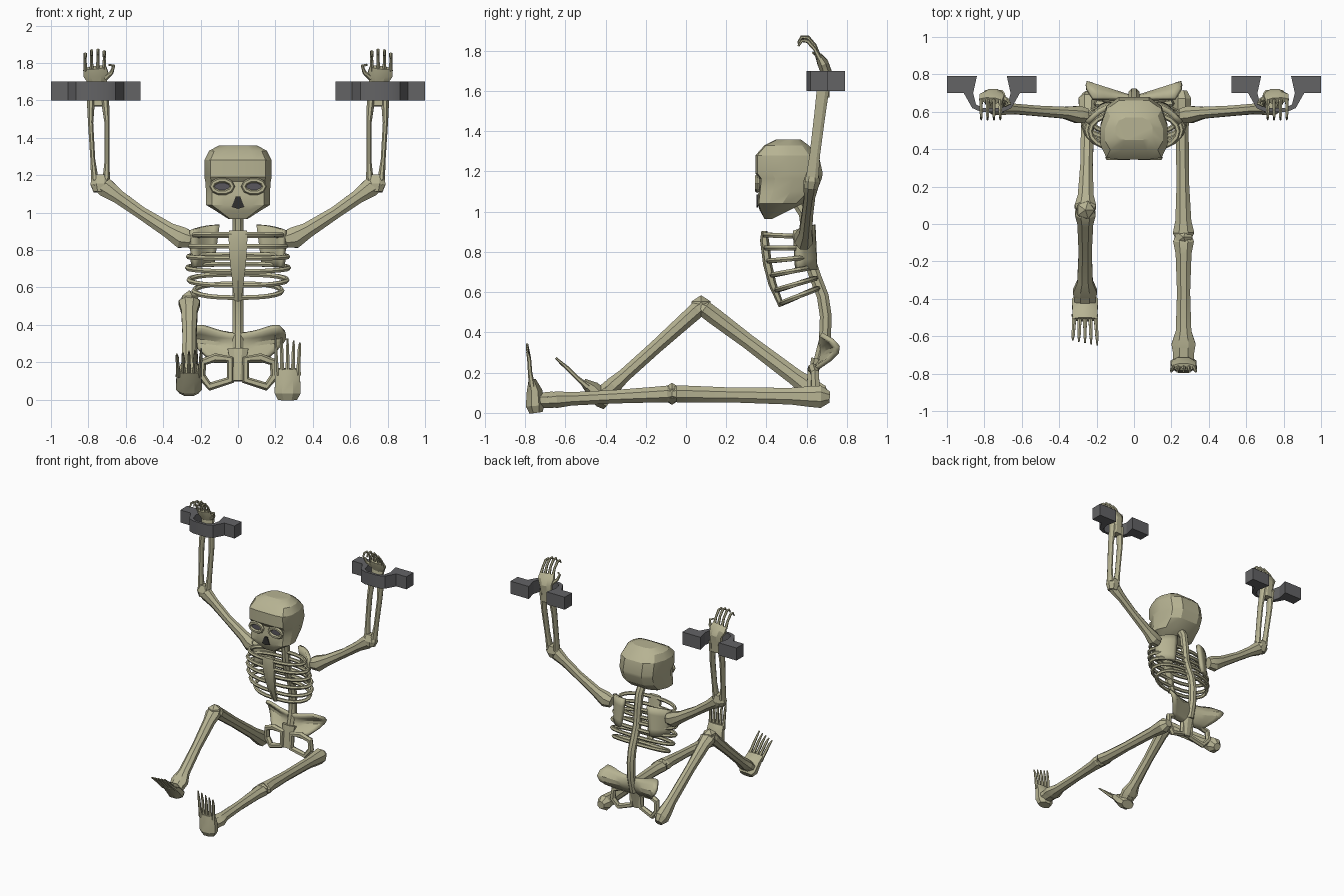
import bpy, bmesh, math
from mathutils import Vector, Matrix

if "Cube" in bpy.data.objects:
    bpy.data.objects.remove(bpy.data.objects["Cube"])


def material(name, rgb):
    m = bpy.data.materials.new(name)
    m.use_nodes = True
    col = (*rgb, 1)
    m.diffuse_color = col
    m.node_tree.nodes["Principled BSDF"].inputs["Base Color"].default_value = col
    return m


BONE = material("bone", (0.47, 0.45, 0.29))
IRON = material("iron", (0.125, 0.125, 0.13))
SOCKET = material("socket_grey", (0.10, 0.095, 0.11))
NOSE = material("nose_shadow", (0.03, 0.03, 0.028))
X, Y = Vector((1, 0, 0)), Vector((0, 1, 0))


def finish(name, bm, mat=BONE):
    bmesh.ops.recalc_face_normals(bm, faces=bm.faces)
    me = bpy.data.meshes.new(name)
    bm.to_mesh(me)
    bm.free()
    me.materials.append(mat)
    ob = bpy.data.objects.new(name, me)
    bpy.context.collection.objects.link(ob)
    return ob


def loft(name, rings, closed=False, mat=BONE):
    """Skin a list of equal-length point rings."""
    bm = bmesh.new()
    vs = [[bm.verts.new(p) for p in r] for r in rings]
    n, k = len(vs[0]), len(vs)
    for i in range(k if closed else k - 1):
        a, b = vs[i], vs[(i + 1) % k]
        for j in range(n):
            bm.faces.new((a[j], a[(j + 1) % n], b[(j + 1) % n], b[j]))
    if not closed:
        bm.faces.new(vs[0])
        bm.faces.new(vs[-1])
    return finish(name, bm, mat)


def tube(name, pts, radii, ref=X, sides=8, closed=False, xf=Matrix()):
    """Bone along a path; each radius is a number or (along ref, across)."""
    pts = [Vector(p) for p in pts]
    k, rings = len(pts), []
    if not isinstance(radii, list):
        radii = [radii] * k
    for i, p in enumerate(pts):
        nxt = pts[(i + 1) % k] if closed else pts[min(i + 1, k - 1)]
        prv = pts[i - 1] if closed else pts[max(i - 1, 0)]
        t = (nxt - prv).normalized()
        u = (ref - t * ref.dot(t)).normalized()
        w = t.cross(u)
        r = radii[i]
        rx, ry = r if isinstance(r, tuple) else (r, r)
        angs = [2 * math.pi * (j + 0.5) / sides for j in range(sides)]
        rings.append([xf @ (p + u * rx * math.cos(a) + w * ry * math.sin(a)) for a in angs])
    return loft(name, rings, closed)


def sheet(name, fn, nu, nv, thick):
    """Thin curved plate from a function of u and v."""
    bm = bmesh.new()
    g = [[bm.verts.new(fn(i / nu, j / nv)) for j in range(nv + 1)] for i in range(nu + 1)]
    for i in range(nu):
        for j in range(nv):
            bm.faces.new((g[i][j], g[i + 1][j], g[i + 1][j + 1], g[i][j + 1]))
    ob = finish(name, bm)
    mod = ob.modifiers.new("thickness", "SOLIDIFY")
    mod.thickness, mod.offset = thick, 0
    return ob


def prism(name, outline, lift, mat):
    """Extrude a flat outline by the lift vector."""
    bm = bmesh.new()
    f = bm.faces.new([bm.verts.new(p) for p in outline])
    ext = bmesh.ops.extrude_face_region(bm, geom=[f])["geom"]
    bmesh.ops.translate(bm, verts=[v for v in ext if isinstance(v, bmesh.types.BMVert)], vec=lift)
    return finish(name, bm, mat)


# Skull: stacked sections of (z, front, back, half width)
sections = [(.965, .39, .43, .05), (1.01, .365, .52, .12), (1.04, .355, .58, .17),
            (1.10, .36, .65, .17), (1.165, .365, .675, .175), (1.19, .345, .68, .18),
            (1.28, .345, .66, .18), (1.33, .39, .61, .155), (1.36, .45, .57, .10)]
half = [(.45, 0), (.82, .03), (1, .25), (1, .55), (.82, .85), (.45, 1)]
plan = half + [(-a, b) for a, b in reversed(half)]
loft("skull", [[(a * w, f + b * (k - f), z) for a, b in plan] for z, f, k, w in sections])

# Eye sockets, cheek rims and nose opening
for s, side in ((1, "left"), (-1, "right")):
    oval = []
    for i in range(10):
        a = math.tau * i / 10
        oval.append((s * .085 + .055 * math.cos(a), .354, 1.14 + .034 * math.sin(a)))
    prism(side + "_eye_socket", oval, (0, .009, 0), SOCKET)
    tube(side + "_eye_rim", oval, .014, Y, 6, True)
prism("nose_opening", [(-.034, .35, 1.03), (0, .35, 1.02), (.034, .35, 1.03), (.012, .35, 1.085),
                       (-.012, .35, 1.085)], (0, .009, 0), NOSE)

# Spine and breastbone
tube("spine", [(0, .54, 1.07), (0, .59, .99), (0, .605, .88), (0, .615, .76), (0, .645, .67),
               (0, .68, .58), (0, .695, .48), (0, .69, .36), (0, .66, .24)], .032)
tube("breastbone", [(0, .39, .905), (0, .39, .86), (0, .405, .74), (0, .43, .64), (0, .475, .53)],
     [(.055, .015), (.058, .022), (.05, .022), (.036, .02), (.02, .014)], sides=6)

# Ribs: (front height, rise to back, half width)
ribs = [(.885, -.01, .235), (.82, 0, .255), (.755, .02, .265), (.685, .04, .27),
        (.61, .06, .262), (.545, .075, .235)]
for n, (zf, rise, w) in enumerate(ribs):
    front = .39 + .085 * (n / 5) ** 1.6
    back = .60 + .055 * n / 5
    for s, side in ((1, "left"), (-1, "right")):
        path = []
        for i in range(11):
            a = math.pi * i / 10
            bend = .5 + .5 * math.cos(a)
            path.append((s * w * math.sin(a) ** .8 if 0 < i < 10 else 0,
                         front + (back - front) * bend, zf + rise * bend))
        tube(f"{side}_rib_{n + 1}", path, .014, Vector((0, 0, 1)), 6)


# Pelvis bowl with flared wings
def bowl(a, v):
    u = 2 * a - 1
    e = abs(u)
    return (u * (.13 + .13 * math.sin(math.pi * min(v, .8) / 1.6) - .04 * max(0, v - .8) * 5 * e),
            .625 + .045 * v + .085 * e * math.sin(math.pi * v ** 1.3) + .02 * math.sin(math.pi * v),
            .205 + .15 * v + .035 * v * min(1, e * 1.3) ** 2)


sheet("pelvis_bowl", bowl, 12, 6, .024)
tube("tailbone", [(0, .65, .27), (0, .635, .2), (0, .62, .1)], [(.06, .03), (.045, .025), (.035, .02)])


def arm(s, side):
    # Shoulder blade
    sheet(side + "_shoulder_blade", lambda u, v: (
        s * (.10 + .03 * (1 - v) + (.11 + .04 * v) * u), .64 - .09 * u * u - .01 * v,
        .71 + .225 * v - .03 * v * u * u), 5, 4, .028)
    # Upper arm
    tube(side + "_upper_arm", [(s * .25, .58, .855), (s * .30, .585, .865), (s * .37, .595, .905),
                               (s * .52, .605, 1.0), (s * .64, .615, 1.085), (s * .71, .62, 1.135),
                               (s * .765, .625, 1.16)],
         [(.04, .045), (.05, .062), (.034, .045), (.03, .036), (.03, .04), (.04, .055), (.035, .03)], Y)
    # Paired forearm bones
    tube(side + "_elbow", [(s * .735, .62, 1.11), (s * .735, .625, 1.15), (s * .735, .63, 1.2)],
         [(.04, .035), (.058, .045), (.05, .03)])
    for k, part in ((-1, "inner"), (1, "outer")):
        tube(f"{side}_{part}_forearm", [(s * (.735 + k * .03), .628, 1.17), (s * (.738 + k * .038), .64, 1.28),
                                        (s * (.744 + k * .044), .665, 1.48), (s * (.75 + k * .036), .685, 1.64)],
             [(.022, .034), (.014, .028), (.015, .03), (.026, .034)])
    # Hand
    tube(side + "_palm", [(s * .75, .685, 1.57), (s * .75, .69, 1.66), (s * .752, .695, 1.70),
                          (s * .76, .68, 1.74), (s * .765, .66, 1.775)],
         [(.055, .03), (.05, .03), (.055, .03), (.072, .03), (.065, .018)])
    for n, top in enumerate((0, .008, .005, -.012)):
        x = .715 + .034 * n
        tube(f"{side}_finger_{n + 1}", [(s * x, .665, 1.76), (s * x, .64, 1.82 + top), (s * x, .605, 1.86 + top),
                                        (s * x, .575, 1.862 + top), (s * x, .558, 1.835 + top)],
             [.012, .009, .01, .008, .005], sides=6)
    tube(side + "_thumb", [(s * .71, .68, 1.72), (s * .675, .66, 1.75), (s * .665, .645, 1.785),
                           (s * .69, .63, 1.79)], [.016, .011, .009, .006], Y, 6)
    # Wall shackle: two mounting blocks joined by a half band
    out = [(.24, .79), (.24, .70), (.15, .70), (.105, .62), (.06, .60)]
    inn = [(.05, .62), (.085, .64), (.10, .70), (.08, .79)]
    flip = lambda pts: [(-a, b) for a, b in reversed(pts)]
    plan = out + flip(out) + flip(inn)[0:4] + inn
    prism(side + "_shackle", [(s * .76 + a, b, 1.6) for a, b in plan], (0, 0, .1), IRON)


for s, side in ((1, "left"), (-1, "right")):
    arm(s, side)
    # Lower pelvis loop
    tube(side + "_pelvis_loop", [(s * .04, .625, .215), (s * .12, .63, .225), (s * .19, .64, .2), (s * .195, .645, .125),
                                 (s * .15, .635, .07), (s * .04, .62, .105)], .023, Y, 6, True)


def leg(s, side, hip, knee, ankle, heel, tilt):
    hip, knee, ankle = Vector(hip), Vector(knee), Vector(ankle)

    def along(a, b, stops):
        return [a.lerp(b, t) for t in stops]
    # Thigh and shin with flared ends
    tube(side + "_thigh", along(hip, knee, (-.06, .0, .08, .2, .6, .88, .97, 1.0)),
         [(.03, .03), (.055, .06), (.05, .055), (.038, .045), (.036, .04), (.046, .045), (.062, .045), (.05, .03)])
    tube(side + "_shin", along(knee, ankle, (.0, .04, .15, .5, .85, .97, 1.06)),
         [(.05, .035), (.06, .045), (.046, .042), (.038, .036), (.045, .036), (.07, .045), (.06, .035)])
    # Kneecap
    bm = bmesh.new()
    bmesh.ops.create_icosphere(bm, subdivisions=1, radius=.055)
    bmesh.ops.translate(bm, verts=bm.verts, vec=knee)
    finish(side + "_kneecap", bm)
    # Short upright foot with long toes
    xf = Matrix.Translation(heel) @ Matrix.Rotation(math.radians(tilt), 4, "X")
    tube(side + "_foot", [(0, .05, 0), (0, .045, .035), (0, .042, .11), (0, .03, .165)],
         [(.055, .035), (.075, .05), (.073, .042), (.07, .02)], xf=xf)
    for n in range(5):
        x = s * (.03 * n - .06)
        tube(f"{side}_toe_{n + 1}", [(x * .95, .03, .13), (x, .02, .2), (x * 1.05, .015, .27), (x * 1.1, .005, .345 - .01 * n)],
             [.016, .011, .01, .005], sides=6, xf=xf)
    # Heel bone tying the shin to the foot
    tube(side + "_heel", [ankle, xf @ Vector((0, .04, .06))], [(.06, .045), (.06, .04)])


leg(1, "left", (.255, .67, .08), (.265, -.07, .095), (.265, -.66, .065), (.265, -.795, 0), 0)
leg(-1, "right", (-.245, .66, .09), (-.26, .075, .53), (-.262, -.375, .125), (-.262, -.425, .01), 41)

# Soften shallow creases only
for ob in bpy.context.scene.objects:
    if ob.type == "MESH":
        ob.select_set(True)
        bpy.context.view_layer.objects.active = ob
bpy.ops.object.shade_smooth_by_angle(angle=math.radians(25))
